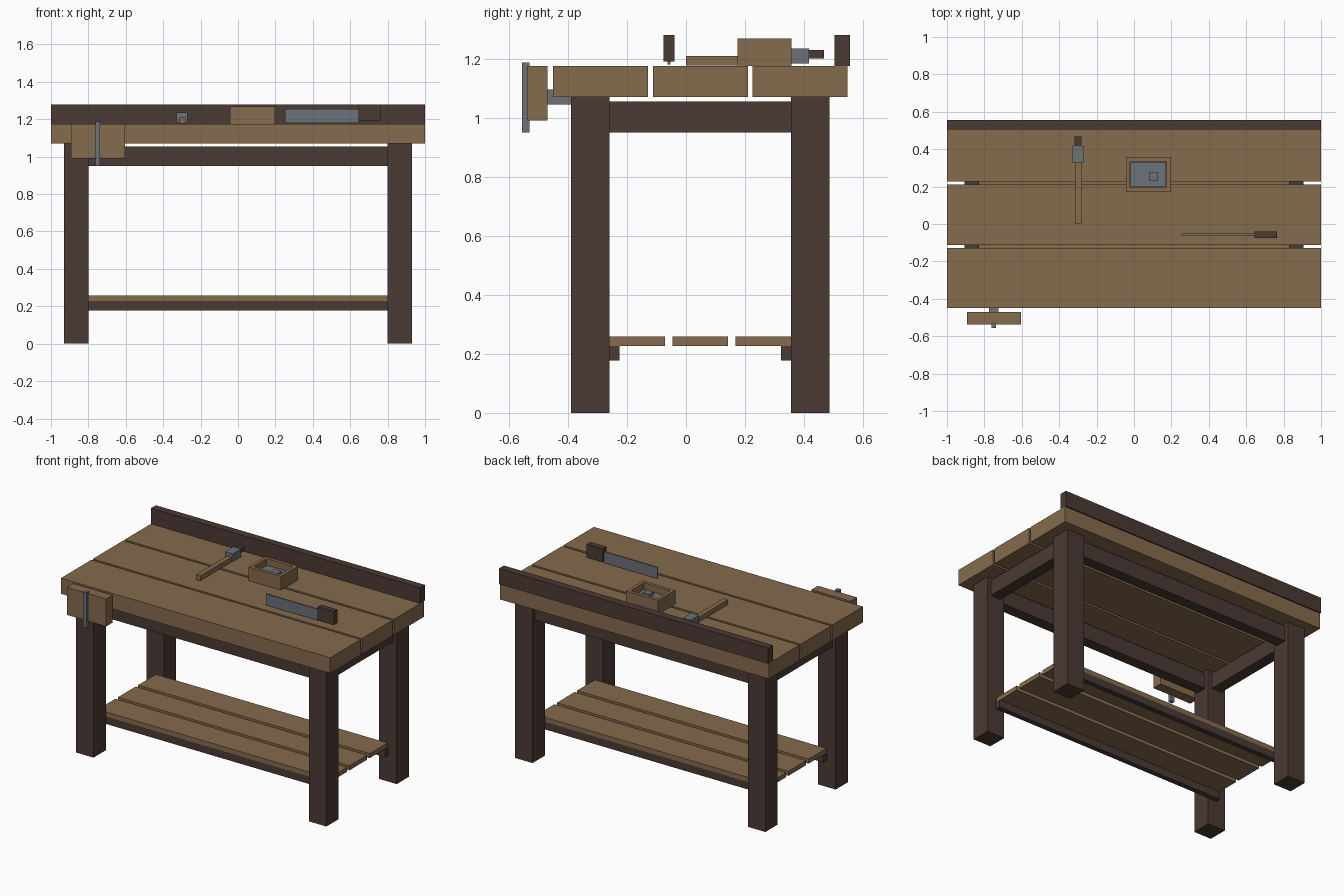
import bpy

cube = bpy.data.objects.get("Cube")
if cube:
    bpy.data.objects.remove(cube, do_unlink=True)


def material(name, rgb):
    mat = bpy.data.materials.new(name)
    mat.use_nodes = True
    mat.diffuse_color = (*rgb, 1)
    bsdf = mat.node_tree.nodes["Principled BSDF"]
    bsdf.inputs["Base Color"].default_value = (*rgb, 1)
    bsdf.inputs["Roughness"].default_value = 0.8
    return mat


TAN = material("tan wood", (0.235, 0.147, 0.074))
DARK = material("dark wood", (0.07, 0.042, 0.034))
STEEL = material("grey steel", (0.147, 0.168, 0.188))


def box(name, mat, x, y, z):
    """Box spanning the given (low, high) range on each axis."""
    bpy.ops.mesh.primitive_cube_add(size=1)
    ob = bpy.context.object
    ob.name = name
    ob.location = [(a + b) / 2 for a, b in (x, y, z)]
    ob.scale = [b - a for a, b in (x, y, z)]
    bpy.ops.object.transform_apply(location=False, rotation=False, scale=True)
    ob.data.materials.append(mat)
    return ob


def mirror(span):
    return (-span[1], -span[0])


# Frame: four legs, end aprons, long aprons
FRONT, BACK = (-0.39, -0.26), (0.356, 0.486)
OUT = (0.80, 0.93)
for side, flip in (("left", lambda s: s), ("right", mirror)):
    box(f"{side}_front_leg", DARK, flip(OUT), FRONT, (0, 1.07))
    box(f"{side}_back_leg", DARK, flip(OUT), BACK, (0, 1.07))
    box(f"{side}_apron", DARK, flip((0.83, 0.905)), (-0.26, 0.356), (0.95, 1.055))
box("front_apron", DARK, (-0.80, 0.80), (-0.362, -0.288), (0.95, 1.055))
box("back_apron", DARK, (-0.80, 0.80), (0.384, 0.458), (0.95, 1.055))

# Worktop and lower shelf planks
for i in range(3):
    y = -0.45 + i * 0.338
    box(f"top_plank_{i + 1}", TAN, (-1, 1), (y, y + 0.322), (1.07, 1.175))
    y = -0.26 + i * 0.214
    box(f"shelf_plank_{i + 1}", TAN, (-0.86, 0.86), (y, y + 0.188), (0.227, 0.258))
box("back_board", DARK, (-1, 1), (0.504, 0.556), (1.175, 1.28))
box("front_shelf_runner", DARK, (-0.865, 0.865), (-0.26, -0.226), (0.177, 0.227))
box("back_shelf_runner", DARK, (-0.865, 0.865), (0.322, 0.356), (0.177, 0.227))

# Vise on the front right corner
box("vise_jaw", TAN, (-0.893, -0.603), (-0.538, -0.47), (0.99, 1.175))
box("vise_screw", STEEL, (-0.775, -0.725), (-0.47, -0.385), (1.045, 1.095))
box("vise_handle", STEEL, (-0.762, -0.737), (-0.556, -0.531), (0.95, 1.188))

# Open tray holding metal parts
x0, x1, y0, y1, wall = -0.043, 0.197, 0.175, 0.357, 0.022
height = (1.175, 1.268)
box("tray_front", TAN, (x0, x1), (y0, y0 + wall), height)
box("tray_back", TAN, (x0, x1), (y1 - wall, y1), height)
box("tray_left", TAN, (x1 - wall, x1), (y0 + wall, y1 - wall), height)
box("tray_right", TAN, (x0, x0 + wall), (y0 + wall, y1 - wall), height)
box("tray_floor", TAN, (x0 + wall, x1 - wall), (y0 + wall, y1 - wall), (1.175, 1.19))
box("tray_metal_slab", STEEL, (-0.018, 0.172), (0.2, 0.332), (1.19, 1.225))
box("tray_metal_block", STEEL, (0.08, 0.128), (0.23, 0.277), (1.225, 1.245))

# Mallet lying on the worktop
box("mallet_handle", TAN, (-0.312, -0.28), (0, 0.335), (1.177, 1.21))
box("mallet_head", STEEL, (-0.328, -0.27), (0.33, 0.417), (1.183, 1.235))
box("mallet_tip", DARK, (-0.318, -0.28), (0.417, 0.467), (1.2, 1.23))

# Hand saw standing on its edge
box("saw_blade", STEEL, (0.25, 0.645), (-0.062, -0.052), (1.18, 1.255))
box("saw_handle", DARK, (0.645, 0.765), (-0.076, -0.039), (1.19, 1.28))
